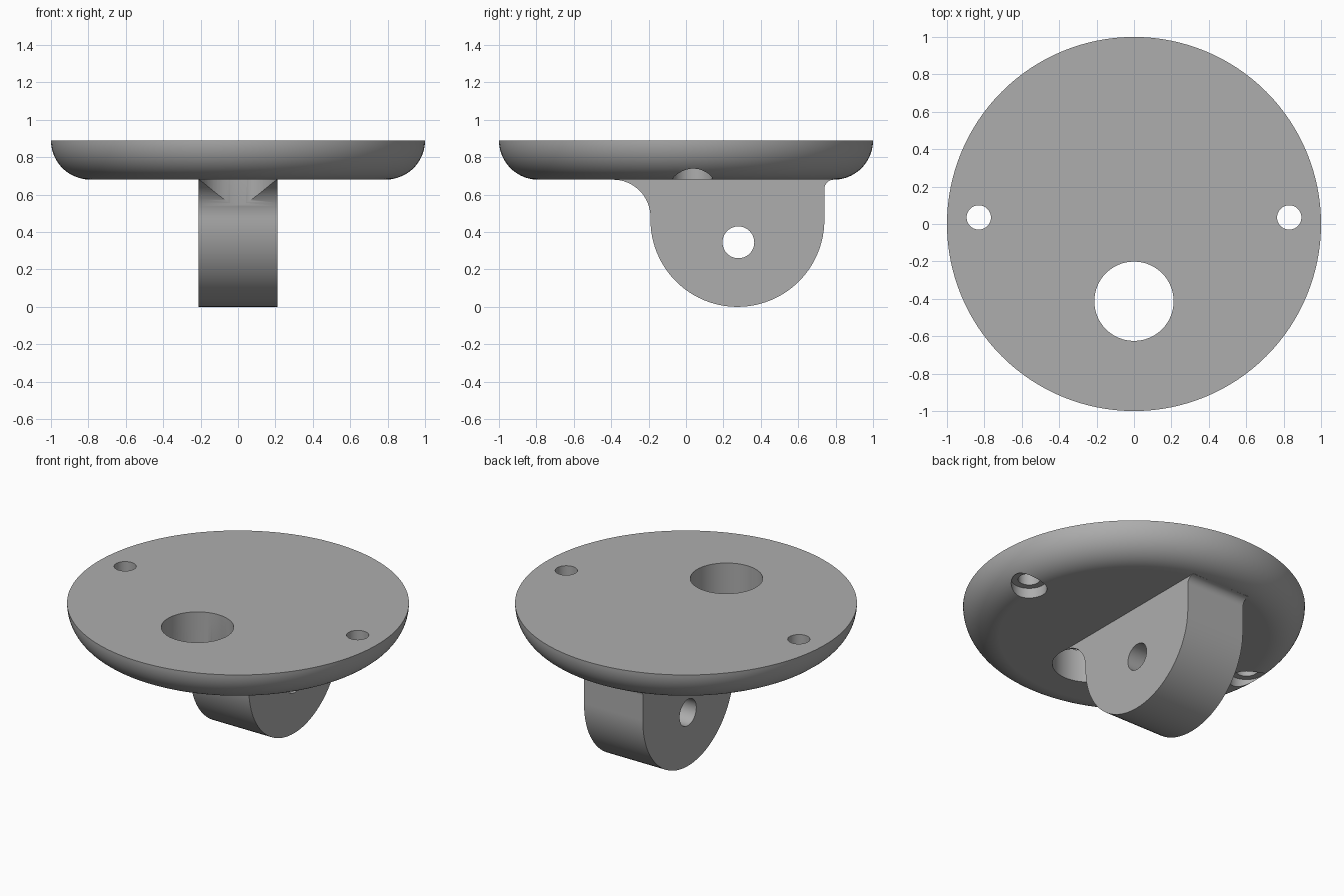
import bpy, bmesh
from math import sin, cos, pi, radians
from mathutils import Matrix, Vector

cube = bpy.data.objects.get("Cube")
if cube:
    bpy.data.objects.remove(cube, do_unlink=True)

grey = bpy.data.materials.new("plain grey")
grey.use_nodes = True
colour = (0.42, 0.42, 0.42, 1)
grey.diffuse_color = colour
grey.node_tree.nodes["Principled BSDF"].inputs["Base Color"].default_value = colour

TOP, UNDER, EDGE = 0.89, 0.68, 0.21
LUG_Y, LUG_Z, LUG_R, LUG_HALF = 0.275, 0.465, 0.465, 0.21


def make_object(name, bm):
    bmesh.ops.recalc_face_normals(bm, faces=bm.faces)
    mesh = bpy.data.meshes.new(name)
    bm.to_mesh(mesh)
    bm.free()
    mesh.materials.append(grey)
    obj = bpy.data.objects.new(name, mesh)
    bpy.context.collection.objects.link(obj)
    return obj


def arc(cy, cz, r, start, end, steps):
    angles = [radians(start + (end - start) * i / steps) for i in range(steps + 1)]
    return [(cy + r * cos(a), cz + r * sin(a)) for a in angles]


def cylinder(name, centre, radius, depth, axis="Z"):
    bm = bmesh.new()
    turn = Matrix.Rotation(pi / 2, 4, "Y") if axis == "X" else Matrix()
    bmesh.ops.create_cone(bm, cap_ends=True, segments=64, radius1=radius, radius2=radius,
                          depth=depth, matrix=Matrix.Translation(centre) @ turn)
    return make_object(name, bm)


def combine(target, other, operation):
    mod = target.modifiers.new(operation.lower(), "BOOLEAN")
    mod.operation, mod.solver, mod.object = operation, "EXACT", other
    bpy.context.view_layer.objects.active = target
    bpy.ops.object.modifier_apply(modifier=mod.name)
    bpy.data.objects.remove(other, do_unlink=True)


# Round plate: stacked rings following the rounded lower edge
bm = bmesh.new()
rings = []
for r, z in arc(1 - EDGE, TOP, EDGE, -90, 0, 20):
    rings.append([bm.verts.new((r * cos(2 * pi * i / 128), r * sin(2 * pi * i / 128), z))
                  for i in range(128)])
for low, high in zip(rings, rings[1:]):
    for i in range(128):
        j = (i + 1) % 128
        bm.faces.new((low[i], low[j], high[j], high[i]))
bm.faces.new(rings[0])
bm.faces.new(rings[-1])
plate = make_object("mounting_plate", bm)

# Hanging lug: side profile with a large front fillet and a small rear one
front, back = LUG_Y - LUG_R, LUG_Y + LUG_R
profile = [(front - 0.2, UNDER + 0.06)]
profile += arc(front - 0.2, UNDER - 0.2, 0.2, 90, 0, 16)
profile += arc(LUG_Y, LUG_Z, LUG_R, 180, 360, 48)
profile += arc(back + 0.05, UNDER - 0.05, 0.05, 180, 90, 8)
profile.append((back + 0.05, UNDER + 0.06))
bm = bmesh.new()
side = bm.faces.new([bm.verts.new((-LUG_HALF, y, z)) for y, z in profile])
pushed = bmesh.ops.extrude_face_region(bm, geom=[side])["geom"]
bmesh.ops.translate(bm, vec=Vector((2 * LUG_HALF, 0, 0)),
                    verts=[v for v in pushed if isinstance(v, bmesh.types.BMVert)])
lug = make_object("hanging_lug", bm)
combine(plate, lug, "UNION")

# Cable hole, pivot hole and the two counterbored screw holes
combine(plate, cylinder("cable_hole", (0, -0.413, 0.5), 0.212, 2), "DIFFERENCE")
combine(plate, cylinder("pivot_hole", (0, 0.28, 0.345), 0.085, 1, "X"), "DIFFERENCE")
for x in (-0.83, 0.83):
    combine(plate, cylinder("screw_hole", (x, 0.035, 0.7), 0.065, 1), "DIFFERENCE")
    combine(plate, cylinder("counterbore", (x, 0.035, 0.645), 0.105, 0.2), "DIFFERENCE")

# Smooth curves, sharp rims
plate.select_set(True)
bpy.context.view_layer.objects.active = plate
bpy.ops.object.shade_smooth_by_angle(angle=radians(30))
weighted = plate.modifiers.new("even shading", "WEIGHTED_NORMAL")
weighted.keep_sharp = True
